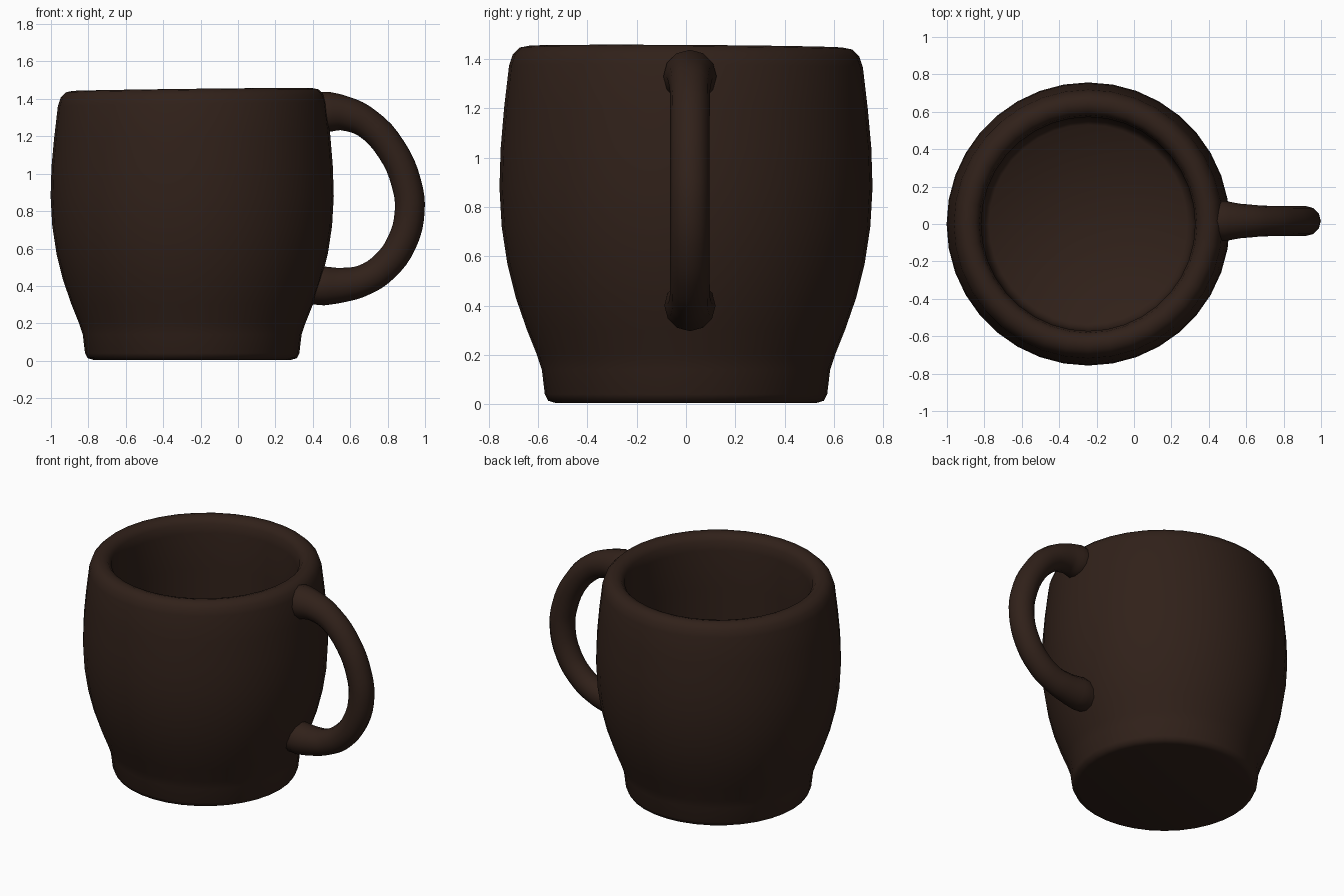
import bpy, bmesh, math

if "Cube" in bpy.data.objects:
    bpy.data.objects.remove(bpy.data.objects["Cube"])

CX, CY = -0.245, 0.0  # centre of the cup


def clay():
    m = bpy.data.materials.new("dark_brown_clay")
    m.diffuse_color = (0.03, 0.015, 0.010, 1)
    m.use_nodes = True
    m.node_tree.nodes["Principled BSDF"].inputs["Base Color"].default_value = m.diffuse_color
    return m


MAT = clay()


def lathe(name, profile, steps):
    """Spin an (r, z) profile around the cup's vertical axis."""
    bm = bmesh.new()
    verts = [bm.verts.new((r, 0, z)) for r, z in profile]
    edges = [bm.edges.new(p) for p in zip(verts, verts[1:])]
    bmesh.ops.spin(bm, geom=verts + edges, cent=(0, 0, 0), axis=(0, 0, 1),
                   angle=math.tau, steps=steps)
    bmesh.ops.remove_doubles(bm, verts=bm.verts, dist=1e-4)
    bmesh.ops.recalc_face_normals(bm, faces=bm.faces)
    # slight hand-made tilt of the rim, rising toward the handle
    for v in bm.verts:
        if v.co.z > 1.2:
            v.co.z += 0.012 * v.co.x - 0.006 * v.co.y
    for f in bm.faces:
        f.smooth = True
    me = bpy.data.meshes.new(name)
    bm.to_mesh(me)
    bm.free()
    ob = bpy.data.objects.new(name, me)
    ob.location = (CX, CY, 0)
    me.materials.append(MAT)
    bpy.context.collection.objects.link(ob)
    return ob


# Cup: foot, bulging wall, rounded rim, inner wall and floor
lathe("cup_body", [
    (0, 0.005), (0.53, 0.005), (0.56, 0.014), (0.573, 0.04), (0.585, 0.14),
    (0.605, 0.20), (0.645, 0.30), (0.69, 0.43), (0.725, 0.57), (0.748, 0.72),
    (0.757, 0.88), (0.752, 1.04), (0.738, 1.20), (0.718, 1.37), (0.703, 1.415),
    (0.675, 1.443), (0.64, 1.45), (0.605, 1.44), (0.582, 1.41), (0.572, 1.35),
    (0.572, 1.10), (0.572, 0.70), (0.57, 0.40), (0.558, 0.23), (0.53, 0.20),
    (0, 0.20)], 36)


# Handle: round tube along a loop, flared where it meets the wall
path = [(0.39, 1.33, 1.25), (0.48, 1.33, 1.35), (0.57, 1.322, 1.15),
        (0.69, 1.27, 1.02), (0.82, 1.13, 1.0), (0.90, 0.95, 1.0),
        (0.918, 0.80, 1.0), (0.875, 0.63, 1.0), (0.78, 0.50, 1.0),
        (0.67, 0.43, 1.03), (0.56, 0.405, 1.15), (0.46, 0.40, 1.3),
        (0.37, 0.40, 1.2)]
cu = bpy.data.curves.new("handle_path", 'CURVE')
cu.dimensions = '3D'
cu.bevel_depth = 0.08
cu.bevel_resolution = 4
cu.resolution_u = 4
cu.use_fill_caps = True
sp = cu.splines.new('BEZIER')
sp.bezier_points.add(len(path) - 1)
for p, (x, z, r) in zip(sp.bezier_points, path):
    p.co = (x, 0.016, z)
    p.radius = r
    p.handle_left_type = p.handle_right_type = 'AUTO'
tmp = bpy.data.objects.new("handle_path", cu)
bpy.context.collection.objects.link(tmp)
bpy.context.view_layer.update()
dg = bpy.context.evaluated_depsgraph_get()
me = bpy.data.meshes.new_from_object(tmp.evaluated_get(dg))
bpy.data.objects.remove(tmp)
for f in me.polygons:
    f.use_smooth = True
me.materials.clear()
me.materials.append(MAT)
handle = bpy.data.objects.new("handle", me)
bpy.context.collection.objects.link(handle)
